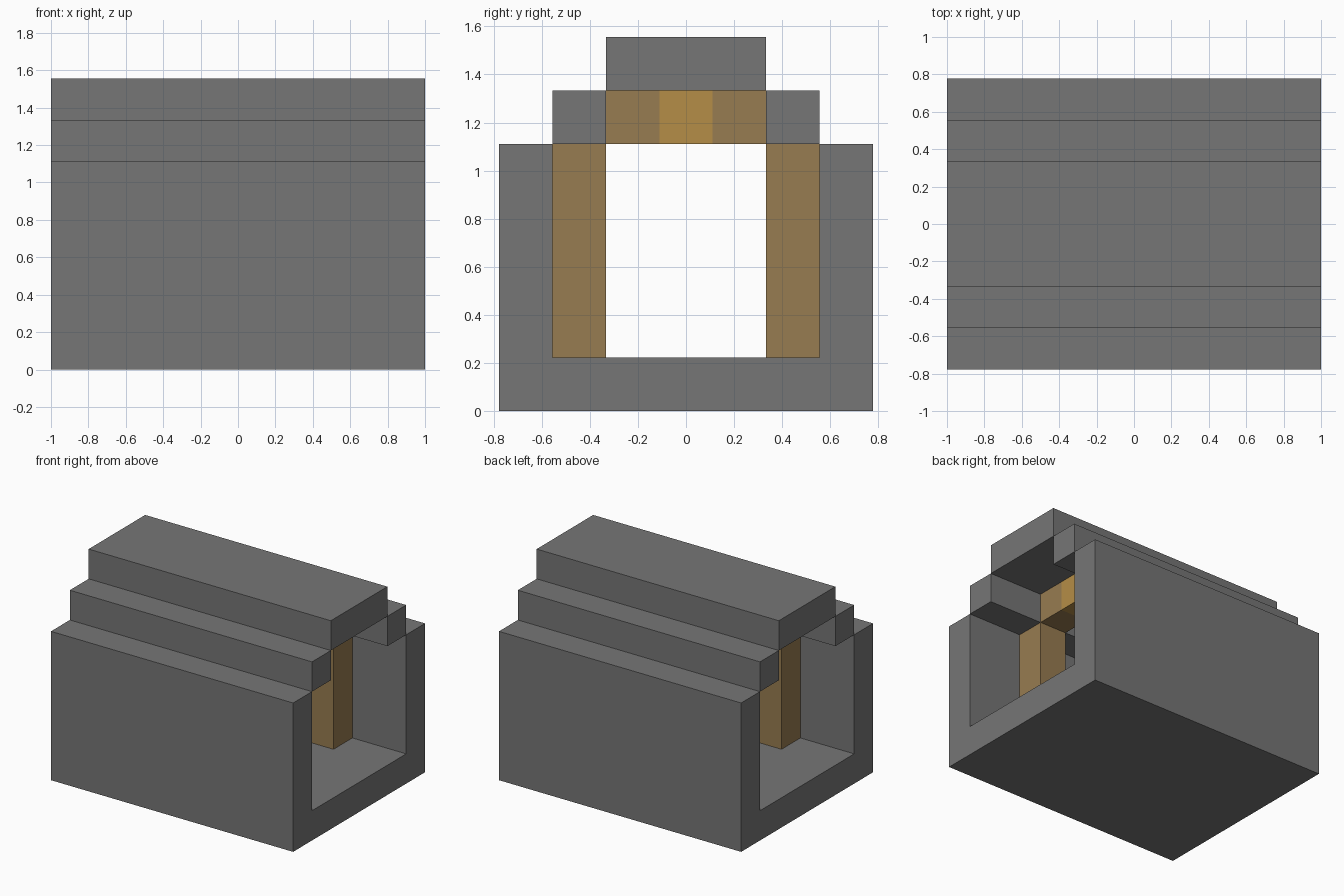
import bpy
import bmesh
from mathutils import Vector

U = 2 / 9  # one block of the grid; the model is 9 x 7 x 7 blocks

cube = bpy.data.objects.get("Cube")
if cube:
    bpy.data.objects.remove(cube, do_unlink=True)


def material(name, rgb):
    mat = bpy.data.materials.new(name)
    mat.use_nodes = True
    colour = (*rgb, 1)
    mat.diffuse_color = colour
    mat.node_tree.nodes["Principled BSDF"].inputs["Base Color"].default_value = colour
    return mat


stone = material("grey_stone", (0.18, 0.18, 0.18))
timber = material("brown_timber", (0.31, 0.20, 0.082))
light_timber = material("golden_timber", (0.46, 0.27, 0.063))


def extrude_profile(name, profile, x0, x1, mats, cuts=()):
    """Extrude a (y, z) outline along x; all sizes in blocks."""
    bm = bmesh.new()
    face = bm.faces.new([bm.verts.new((x0 * U, y * U, z * U)) for y, z in profile])
    moved = bmesh.ops.extrude_face_region(bm, geom=[face], use_keep_orig=True)["geom"]
    verts = [v for v in moved if isinstance(v, bmesh.types.BMVert)]
    bmesh.ops.translate(bm, verts=verts, vec=((x1 - x0) * U, 0, 0))
    for y in cuts:
        bmesh.ops.bisect_plane(bm, geom=bm.verts[:] + bm.edges[:] + bm.faces[:],
                               plane_co=(0, y * U, 0), plane_no=(0, 1, 0))
    bmesh.ops.recalc_face_normals(bm, faces=bm.faces[:])
    # the middle section takes the second colour
    if len(mats) > 1:
        for f in bm.faces:
            f.material_index = int(abs(f.calc_center_median().y) < U / 2)
    mesh = bpy.data.meshes.new(name)
    bm.to_mesh(mesh)
    bm.free()
    for mat in mats:
        mesh.materials.append(mat)
    obj = bpy.data.objects.new(name, mesh)
    bpy.context.collection.objects.link(obj)
    return obj


def rect(y0, y1, z0, z1):
    return [(y0, z0), (y1, z0), (y1, z1), (y0, z1)]


# Stone tunnel: trough of floor and walls, stepped shoulders, roof slab
trough = [(-3.5, 0), (3.5, 0), (3.5, 5), (2.5, 5), (2.5, 1), (-2.5, 1), (-2.5, 5), (-3.5, 5)]
extrude_profile("floor_and_walls", trough, -4.5, 4.5, [stone])
extrude_profile("roof", rect(-1.5, 1.5, 6, 7), -4.5, 4.5, [stone])
for side, y0 in (("front", -2.5), ("back", 1.5)):
    extrude_profile(side + "_shoulder", rect(y0, y0 + 1, 5, 6), -4.5, 4.5, [stone])

# Timber frames near each end: two posts and a cross beam
for end, x0 in (("left", 1.5), ("right", -2.5)):
    for side, y0 in (("front", -2.5), ("back", 1.5)):
        extrude_profile(f"{end}_{side}_post", rect(y0, y0 + 1, 1, 5), x0, x0 + 1, [timber])
    extrude_profile(end + "_beam", rect(-1.5, 1.5, 5, 6), x0, x0 + 1,
                    [timber, light_timber], cuts=(-0.5, 0.5))
